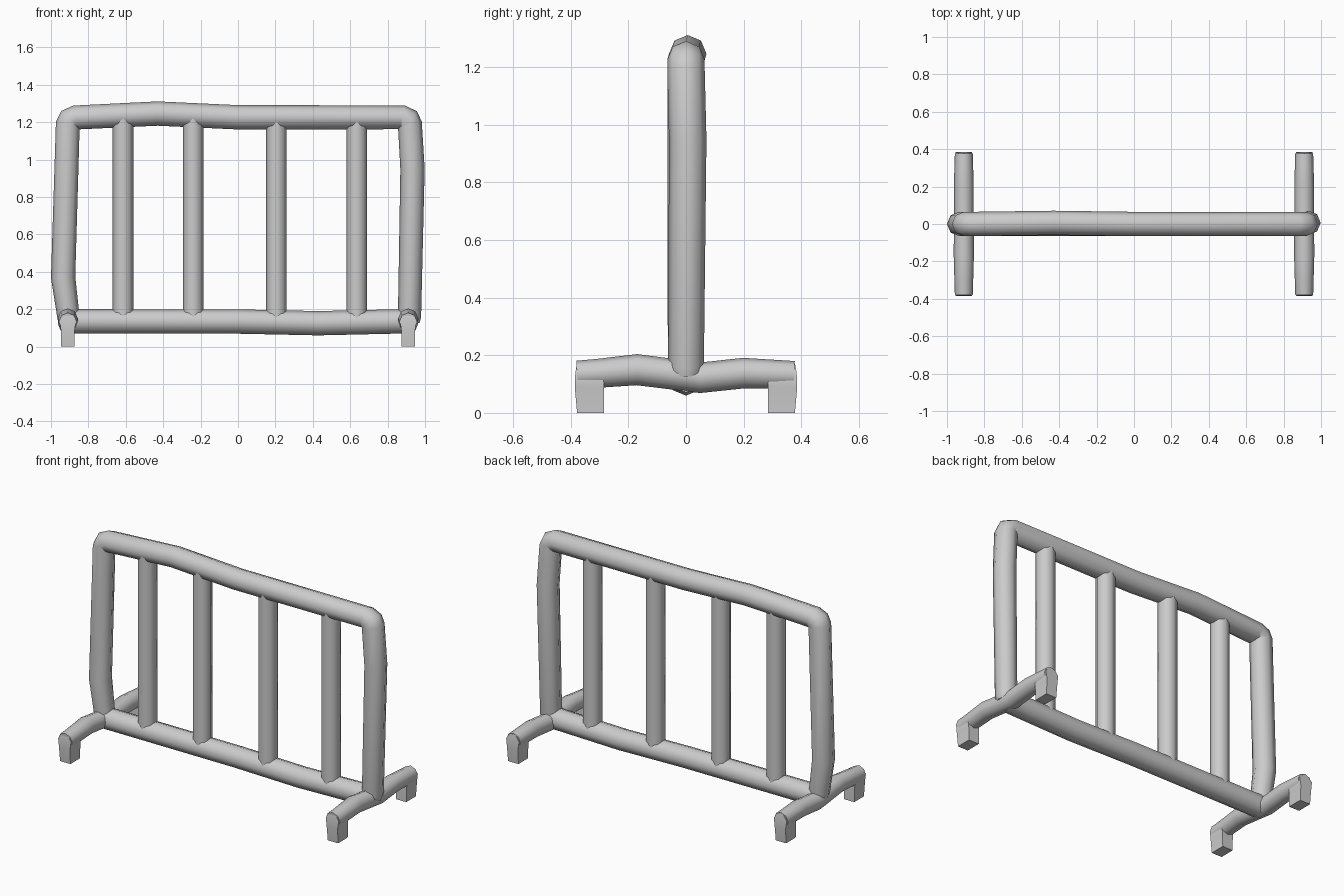
import bpy, bmesh, math
from mathutils import Vector

if "Cube" in bpy.data.objects:
    bpy.data.objects.remove(bpy.data.objects["Cube"])


def finish(name, bm):
    bmesh.ops.recalc_face_normals(bm, faces=bm.faces)
    me = bpy.data.meshes.new(name)
    bm.to_mesh(me)
    bm.free()
    ob = bpy.data.objects.new(name, me)
    bpy.context.collection.objects.link(ob)
    bpy.ops.object.select_all(action='DESELECT')
    ob.select_set(True)
    bpy.context.view_layer.objects.active = ob
    bpy.ops.object.shade_smooth_by_angle(angle=math.radians(55))
    return ob


def loft(name, rings):
    bm = bmesh.new()
    vs = [[bm.verts.new(p) for p in r] for r in rings]
    n = len(vs[0])
    for a, b in zip(vs, vs[1:]):
        for i in range(n):
            j = (i + 1) % n
            bm.faces.new((a[i], a[j], b[j], b[i]))
    bm.faces.new(vs[0])
    bm.faces.new(vs[-1])
    return finish(name, bm)


def tube(name, path, radii, side, n=8):
    """Sweep an n-sided section along a path lying in the plane normal to side."""
    pts = [Vector(p) for p in path]
    side = Vector(side)
    if not isinstance(radii, (list, tuple)):
        radii = [radii] * len(pts)
    rings = []
    for i, p in enumerate(pts):
        t = Vector()
        if i > 0:
            t += (p - pts[i - 1]).normalized()
        if i < len(pts) - 1:
            t += (pts[i + 1] - p).normalized()
        up = t.normalized().cross(side).normalized()
        rings.append([p + radii[i] * (math.cos(a) * side + math.sin(a) * up)
                      for a in (2 * math.pi * k / n for k in range(n))])
    return loft(name, rings)


# Bent outer hoop: two posts and the top rail
hoop = [(-.905, .13), (-.908, .17), (-.935, .37), (-.91, 1.19), (-.90, 1.213), (-.868, 1.225),
        (-.43, 1.246), (0, 1.226), (.878, 1.226), (.91, 1.213), (.919, 1.19),
        (.933, .95), (.917, .16), (.915, .13)]
dy = {6: .006, 11: .006}
tube("outer_frame", [(x, dy.get(i, 0), z) for i, (x, z) in enumerate(hoop)],
     [.056, .06] + [.065] * 10 + [.062, .056], (0, 1, 0))

# Bottom rail
tube("bottom_rail", [(-.91, 0, .135), (0, 0, .134), (.43, 0, .125), (.915, 0, .136)],
     .065, (0, 1, 0))

# Upright bars
for i, x in enumerate((-.615, -.24, .205, .635)):
    tube(f"upright_bar_{i + 1}", [(x, 0, .14), (x, 0, .69), (x, 0, 1.22)], .055, (0, 1, 0))

# Feet: cross tube with a short blocky leg at each end
for s, label in ((-1, "left"), (1, "right")):
    x = s * .91
    tube(f"{label}_foot_tube",
         [(x, -.378, .133), (x, -.31, .137), (x, -.17, .15), (x, .05, .122),
          (x, .2, .138), (x, .31, .134), (x, .376, .132)],
         [.048, .05, .054, .053, .053, .05, .048], (1, 0, 0))
    for d, end in ((-1, "front"), (1, "back")):
        sections = ((0, .035, .284, .378), (.09, .037, .284, .386), (.14, .044, .288, .384),
                    (.172, .016, .30, .378))
        loft(f"{label}_{end}_leg",
             [[(x - w, d * a, z), (x + w, d * a, z), (x + w, d * b, z), (x - w, d * b, z)]
              for z, w, a, b in sections])
